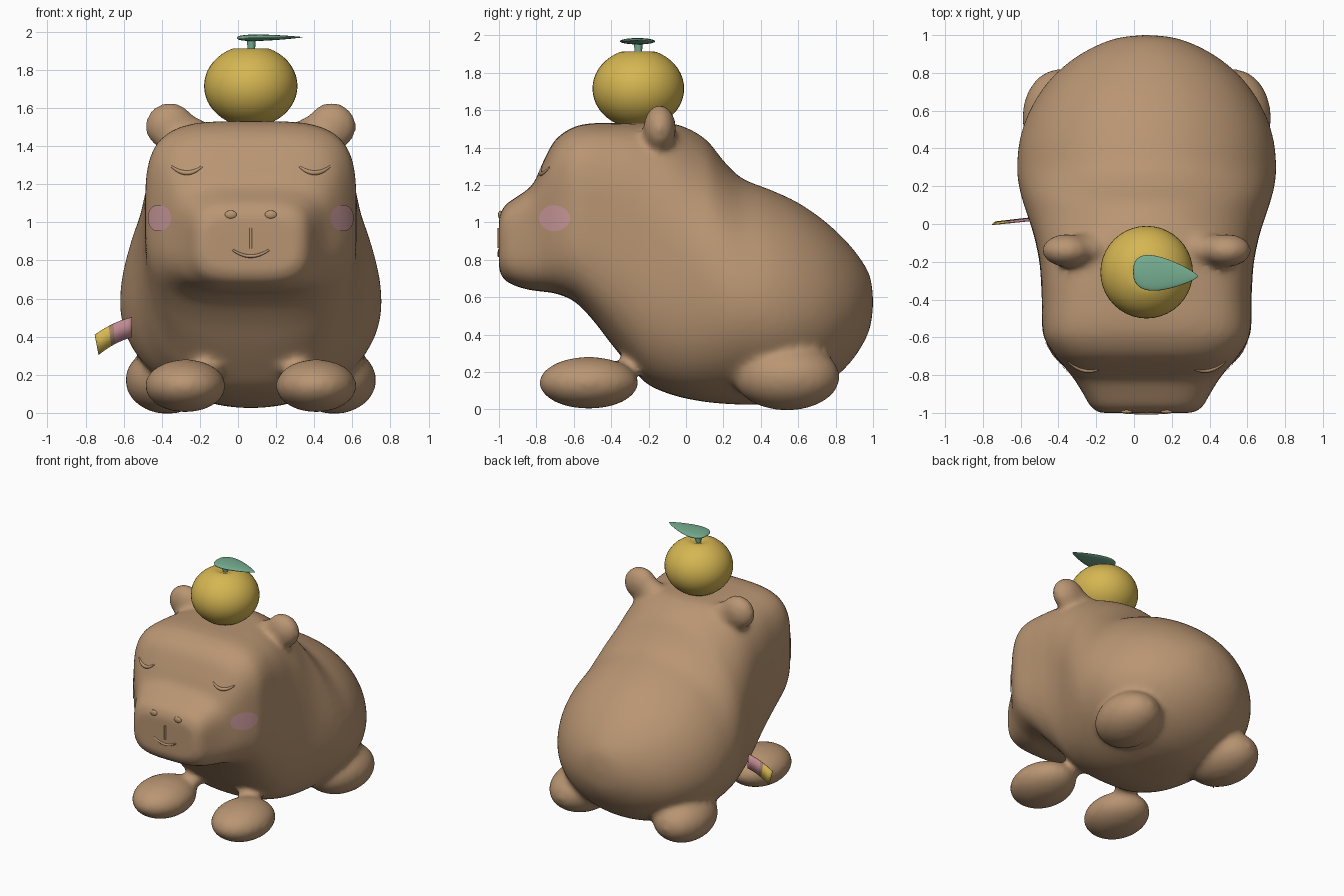
import bpy, bmesh, math
from mathutils import Vector, Matrix

if "Cube" in bpy.data.objects:
    bpy.data.objects.remove(bpy.data.objects["Cube"])

CX = 0.067  # the animal's own centre line


def material(name, rgb):
    m = bpy.data.materials.new(name)
    m.use_nodes = True
    m.diffuse_color = (*rgb, 1)
    m.node_tree.nodes["Principled BSDF"].inputs["Base Color"].default_value = (*rgb, 1)
    return m


fur = material("brown fur", (0.485, 0.302, 0.17))
peel = material("yellow peel", (0.67, 0.47, 0.085))
green = material("leaf green", (0.18, 0.42, 0.28))
blush = material("blush pink", (0.6, 0.32, 0.33))
pink = material("tag pink", (0.52, 0.25, 0.28))
tan = material("tag tan", (0.36, 0.2, 0.15))


def finish(name, bm, *mats):
    bmesh.ops.recalc_face_normals(bm, faces=bm.faces)
    mesh = bpy.data.meshes.new(name)
    bm.to_mesh(mesh)
    bm.free()
    for m in mats:
        mesh.materials.append(m)
    mesh.shade_smooth()
    ob = bpy.data.objects.new(name, mesh)
    bpy.context.collection.objects.link(ob)
    return ob


def ball(bm, centre, radii, turn=0):
    mat = Matrix.Translation(centre) @ Matrix.Rotation(turn, 4, 'Z') @ Matrix.Diagonal((*radii, 1))
    return bmesh.ops.create_uvsphere(bm, u_segments=40, v_segments=24, radius=1, matrix=mat)["verts"]


def ramp(v, a, b):
    t = min(max((v - a) / (b - a), 0), 1)
    return t * t * (3 - 2 * t)


def catmull(a, b, c, d, t):
    return [0.5 * (2 * q + (r - p) * t + (2 * p - 5 * q + 4 * r - s) * t * t
                   + (3 * q - p - 3 * r + s) * t ** 3) for p, q, r, s in zip(a, b, c, d)]


# Head and trunk: y, bottom, top, half width
ROWS = [
    (-1, .74, 1.03, .25), (-.97, .69, 1.09, .295), (-.9, .655, 1.14, .335),
    (-.82, .635, 1.2, .385), (-.77, .63, 1.31, .425), (-.7, .62, 1.44, .485),
    (-.6, .58, 1.51, .545), (-.5, .48, 1.53, .555), (-.4, .35, 1.53, .555),
    (-.3, .23, 1.53, .56), (-.2, .13, 1.53, .568), (-.05, .07, 1.525, .6),
    (.1, .04, 1.45, .65), (.2, .03, 1.33, .677), (.3, .025, 1.235, .687),
    (.45, .03, 1.175, .672), (.6, .06, 1.105, .62), (.75, .135, 1, .525),
    (.87, .24, .885, .395), (.95, .355, .78, .255), (.988, .45, .7, .14), (1, .55, .6, .03)]


def trunk(bm, sides=64, steps=4):
    spans = []
    for i in range(len(ROWS) - 1):
        quad = [ROWS[min(max(i + k, 0), len(ROWS) - 1)] for k in (-1, 0, 1, 2)]
        spans += [catmull(*quad, s / steps) for s in range(steps)]
    spans.append(ROWS[-1])
    rings = []
    for y, low, high, half in spans:
        mid = low + (high - low) * (0.5 - 0.04 * ramp(y, -.3, .1))
        n_top = 3.9 - 1.9 * ramp(y, -.4, .12)
        n_low = 3.5 - .8 * ramp(y, -.65, -.3) - .7 * ramp(y, -.1, .35)
        ring = []
        for k in range(sides):
            a = math.tau * k / sides
            c, s = math.cos(a), math.sin(a)
            e = 2 / (n_top if s > 0 else n_low)
            x = math.copysign(abs(c) ** e, c) * half
            z = math.copysign(abs(s) ** e, s) * (high - mid if s > 0 else mid - low)
            ring.append(bm.verts.new((CX + x, y, mid + z)))
        rings.append(ring)
    for a, b in zip(rings, rings[1:]):
        for k in range(sides):
            j = (k + 1) % sides
            bm.faces.new((a[k], a[j], b[j], b[k]))
    bm.faces.new(rings[0])
    bm.faces.new(rings[-1])


# One fused body: trunk, ears and paws
bm = bmesh.new()
trunk(bm)
for s in (-1, 1):
    ball(bm, (CX + s * .424, -.14, 1.503), (.132, .088, .127))       # ear
    ball(bm, (CX + s * .345, -.135, 1.47), (.14, .08, .09))          # ear root
    ball(bm, (CX + s * .343, -.52, .142), (.213, .267, .139))        # front paw
    ball(bm, (CX + s * .24, -.305, .225), (.08, .075, .055))         # wrist
    ball(bm, (CX + s * .438, .54, .172), (.22, .285, .178), s * -.15)  # hind paw
body = finish("body", bm, fur)
remesh = body.modifiers.new("fuse", 'REMESH')
remesh.mode, remesh.voxel_size, remesh.use_smooth_shade = 'VOXEL', 0.02, True
smooth = body.modifiers.new("soften", 'SMOOTH')
smooth.factor, smooth.iterations = 0.5, 16
bpy.context.view_layer.update()
solid = body.evaluated_get(bpy.context.evaluated_depsgraph_get())


def on_body(point, direction):
    """First point of the body's surface met along a ray."""
    d = Vector(direction).normalized()
    hit, where, _, _ = solid.ray_cast(Vector(point) - d * 2, d)
    return where if hit else Vector(point)


def face_line(name, points, thick, tip=0.4):
    curve = bpy.data.curves.new(name, 'CURVE')
    curve.dimensions = '3D'
    curve.bevel_depth, curve.bevel_resolution, curve.use_fill_caps = thick, 2, True
    line = curve.splines.new('POLY')
    line.points.add(len(points) - 1)
    for p, (x, z) in zip(line.points, points):
        p.co = (*on_body((x, -1, z), (0, 1, 0)), 1)
    n = len(points) - 1
    for i, p in enumerate(line.points):
        p.radius = tip + (1 - tip) * math.sin(math.pi * i / n)
    curve.materials.append(fur)
    bpy.context.collection.objects.link(bpy.data.objects.new(name, curve))


def arc(x, z, half, sag):
    return [(x + half * t / 6, z - sag * (1 - (t / 6) ** 2)) for t in range(-6, 7)]


# Face: closed eyes, nostrils, nose line, mouth, blush
for s, side in ((-1, "right"), (1, "left")):
    face_line(side + "_eyelid", arc(CX + s * .335, 1.293, .08, .034), .013)
    bm = bmesh.new()
    ball(bm, on_body((CX + s * .105, -1, 1.04), (0, 1, 0)), (.031, .012, .022))
    finish(side + "_nostril", bm, fur)

    bm = bmesh.new()
    bmesh.ops.create_circle(bm, cap_ends=True, segments=32, radius=1)
    for ring in range(3):
        cap = max(bm.faces, key=lambda f: len(f.verts))
        bmesh.ops.inset_individual(bm, faces=[cap], thickness=0.24)
    look = Vector((-s * .85, .55, 0))
    for v in bm.verts:
        spot = Vector((CX + s * (.47 + .058 * v.co.x), -.697 + .085 * v.co.x, 1.022 + .069 * v.co.y))
        v.co = on_body(spot, look) - look * 0.005
    cheek = finish(side + "_blush", bm, blush)
    # make the patch face outward
    if cheek.data.polygons[0].normal.dot(look) > 0:
        cheek.data.flip_normals()
face_line("nose_line", [(CX, .97 - .012 * i) for i in range(10)], .007, 1)
face_line("mouth", arc(CX, .855, .095, .033), .009, 0.6)

# Fruit with a flat, dimpled crown
FRUIT = Vector((.067, -.255, 1.715))
bm = bmesh.new()
for v in ball(bm, FRUIT, (.245, .245, .213)):
    r = (v.co - FRUIT).xy.length
    v.co.z = min(v.co.z, 1.915 - .02 * (1 - ramp(r, 0, .08)))
finish("fruit", bm, peel)

bm = bmesh.new()
bmesh.ops.create_cone(bm, cap_ends=True, segments=16, radius1=.018, radius2=.024, depth=.08,
                      matrix=Matrix.Translation((.07, -.255, 1.925)))
stem = finish("stem", bm, green)
stem.data.shade_flat()

# Teardrop leaf with a blunt tip
bm = bmesh.new()
for v in ball(bm, (0, 0, 0), (1, 1, 1)):
    u = min(max((1 + v.co.x) / 2, 0), 1)
    ring = math.hypot(v.co.y, v.co.z) or 1
    wide = max(math.sin(math.pi * u ** .53), 0) ** .72
    v.co = (-.005 + .345 * u, -.252 - .025 * u + .094 * wide * v.co.y / ring,
            1.967 + .004 * u + .017 * wide * v.co.z / ring)
finish("leaf", bm, green)

# Ribbon tag on the flank: bands follow x
bm = bmesh.new()
edge = []
for i in range(9):
    t = i / 8
    x = -.752 + .195 * t
    top = .41 + .14 * t - .048 * t * t
    edge.append([bm.verts.new((x + .02 * k * (1 - t), .02 * t + .014 * k, top - .105 * k))
                 for k in (0, 1)])
for i, (a, b) in enumerate(zip(edge, edge[1:])):
    f = bm.faces.new((a[0], b[0], b[1], a[1]))
    f.material_index = 0 if i < 3 else 1 if i < 4 else 2
tag = finish("side_tag", bm, peel, tan, pink)
tag.modifiers.new("cloth", 'SOLIDIFY').thickness = 0.006
